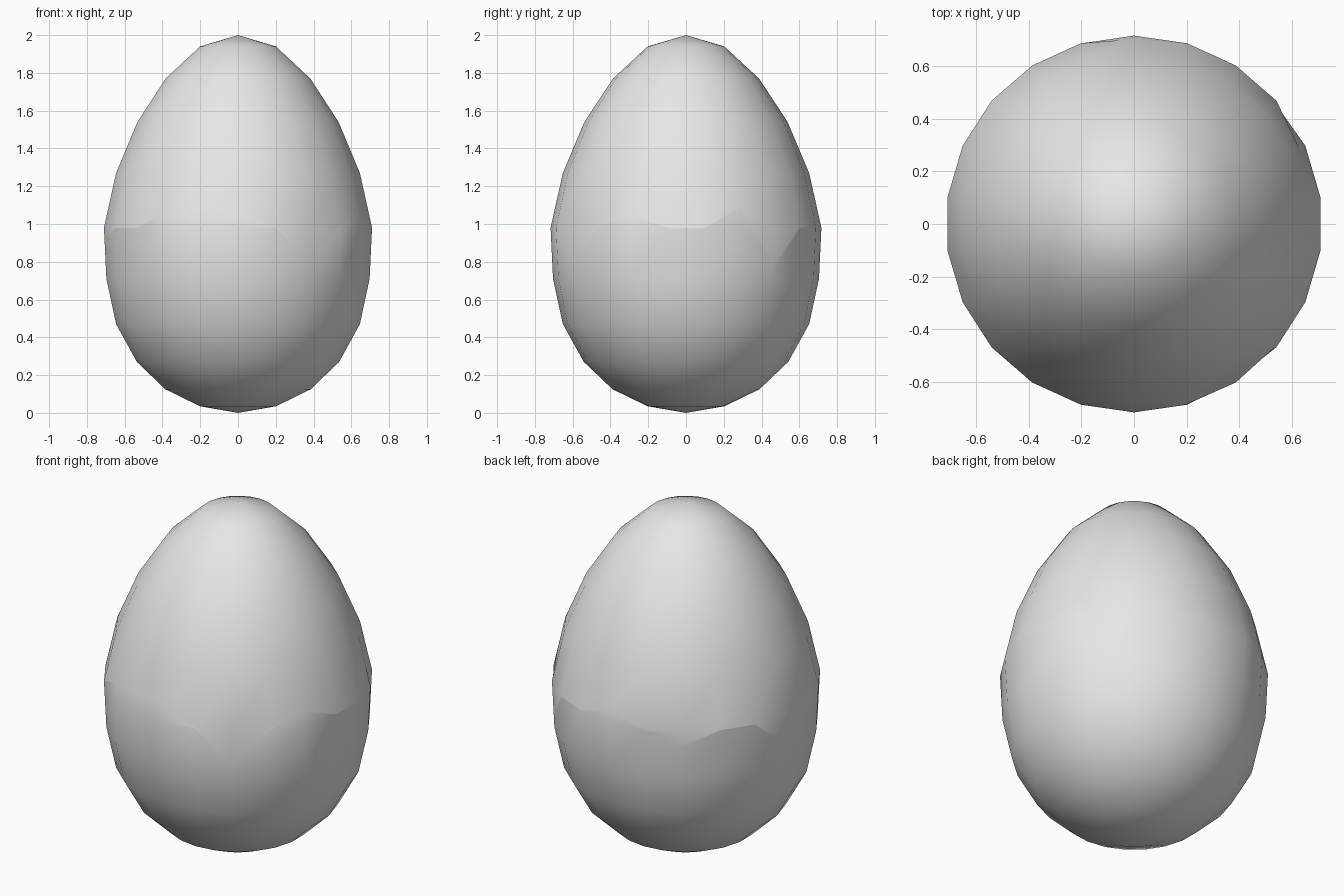
import bpy
import bmesh
import math

cube = bpy.data.objects.get("Cube")
if cube:
    bpy.data.objects.remove(cube, do_unlink=True)

SIDES = 22

# Egg profile, bottom to top: (height, radius)
PROFILE = [(0, 0), (0.035, 0.203), (0.125, 0.389), (0.27, 0.541), (0.47, 0.652),
           (0.71, 0.704), (0.98, 0.717), (1.27, 0.652), (1.54, 0.538),
           (1.77, 0.387), (1.94, 0.203), (2.0, 0)]
BELT = 0.98

# Height of the jagged crack at each column, counted from the front towards +x
CRACK = [1.065, 0.99, 0.79, 1.0, 1.05, 0.98, 0.98, 1.09, 0.78, 0.98, 0.99,
         1.04, 0.965, 0.89, 0.98, 0.98, 0.82, 0.90, 0.98, 0.98, 1.06, 1.07]

shell_grey = bpy.data.materials.new("shell_grey")
shell_grey.use_nodes = True
shell_grey.diffuse_color = (0.8, 0.8, 0.8, 1)
shell_grey.node_tree.nodes["Principled BSDF"].inputs["Base Color"].default_value = (0.8, 0.8, 0.8, 1)


def radius_at(z):
    """Radius of the profile at height z."""
    for (z0, r0), (z1, r1) in zip(PROFILE, PROFILE[1:]):
        if z0 <= z <= z1:
            return r0 + (r1 - r0) * (z - z0) / (z1 - z0)
    return 0


def make_shell(name, column_heights):
    """Skin the columns, listed bottom to top, into one smooth shell."""
    bm = bmesh.new()
    columns = []
    for i in range(SIDES):
        a = 2 * math.pi * i / SIDES
        columns.append([bm.verts.new((radius_at(z) * math.sin(a), -radius_at(z) * math.cos(a), z))
                        for z in column_heights(CRACK[i])])
    for i in range(SIDES):
        left, right = columns[i], columns[(i + 1) % SIDES]
        for j in range(len(left) - 1):
            bm.faces.new((left[j], right[j], right[j + 1], left[j + 1]))
    # Weld the pole and the places where the crack meets the belt
    bmesh.ops.remove_doubles(bm, verts=bm.verts[:], dist=0.0005)
    for face in bm.faces:
        face.smooth = True
    mesh = bpy.data.meshes.new(name)
    bm.to_mesh(mesh)
    bm.free()
    mesh.materials.append(shell_grey)
    obj = bpy.data.objects.new(name, mesh)
    bpy.context.collection.objects.link(obj)
    return obj


below = [z for z, r in PROFILE if z < BELT]
above = [z for z, r in PROFILE if z > BELT]

# Two halves of the egg, parted along the crack
make_shell("lower_shell", lambda crack: below + [min(BELT, crack), crack])
make_shell("upper_shell", lambda crack: [crack, max(BELT, crack)] + above)
